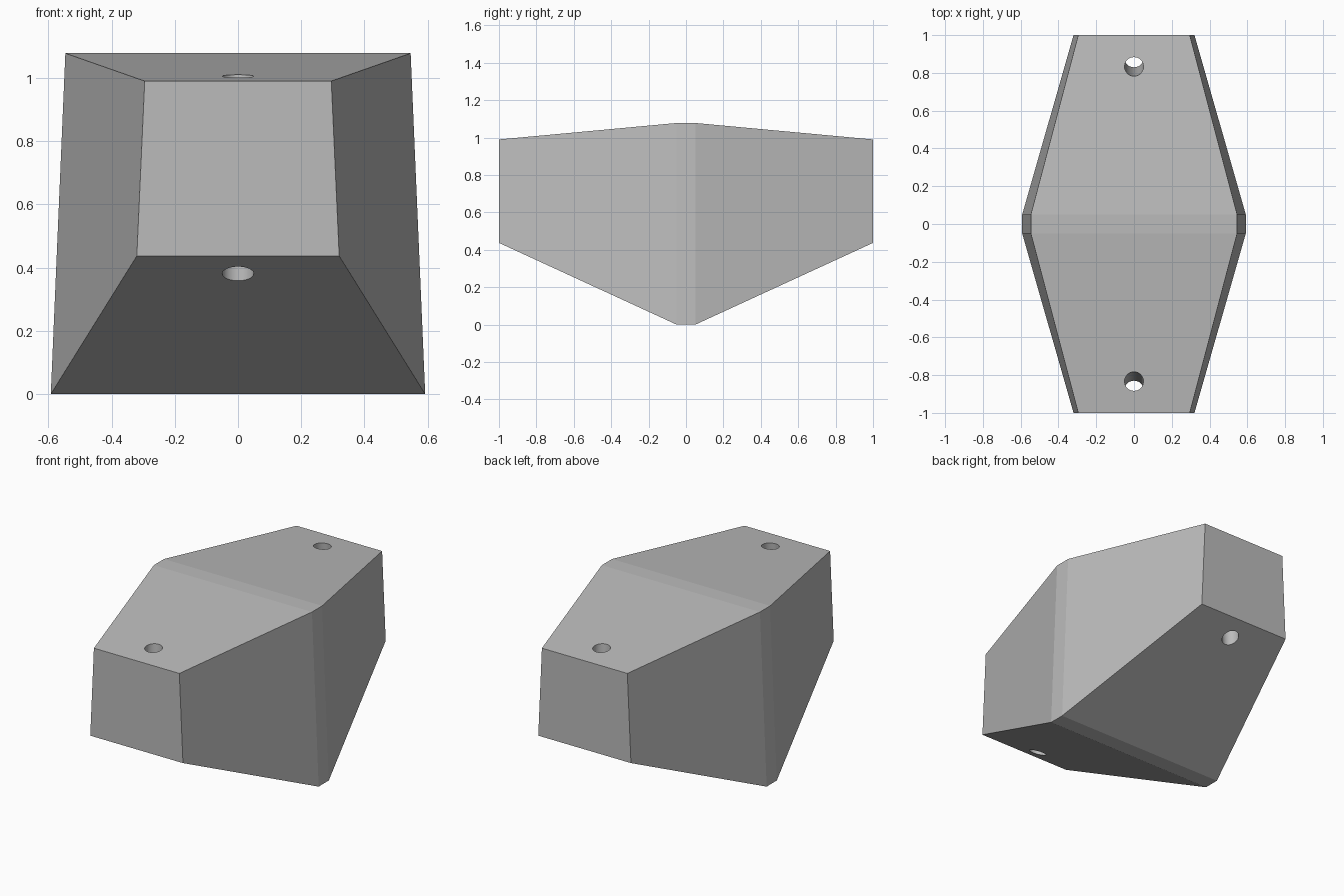
import bpy
import bmesh
from mathutils import Vector

cube = bpy.data.objects.get("Cube")
if cube:
    bpy.data.objects.remove(cube, do_unlink=True)

grey = bpy.data.materials.new("plain grey")
grey.use_nodes = True
grey.diffuse_color = (0.5, 0.5, 0.5, 1)
grey.node_tree.nodes["Principled BSDF"].inputs["Base Color"].default_value = (0.5, 0.5, 0.5, 1)


def make_object(name, bm):
    bmesh.ops.recalc_face_normals(bm, faces=bm.faces)
    mesh = bpy.data.meshes.new(name)
    bm.to_mesh(mesh)
    bm.free()
    mesh.materials.append(grey)
    obj = bpy.data.objects.new(name, mesh)
    bpy.context.collection.objects.link(obj)
    return obj


def section(bm, y, bottom_x, bottom_z, top_x, top_z):
    corners = [(-bottom_x, bottom_z), (bottom_x, bottom_z), (top_x, top_z), (-top_x, top_z)]
    return [bm.verts.new((x, y, z)) for x, z in corners]


# Tapered block, lofted through four trapezoid sections
end = (0.32, 0.437, 0.295, 0.99)
middle = (0.592, 0, 0.546, 1.078)
bm = bmesh.new()
rings = [section(bm, y, *size) for y, size in
         ((-1, end), (-0.05, middle), (0.05, middle), (1, end))]
for a, b in zip(rings, rings[1:]):
    for i in range(4):
        j = (i + 1) % 4
        bm.faces.new((a[i], a[j], b[j], b[i]))
bm.faces.new(rings[0])
bm.faces.new(rings[-1])
block = make_object("tapered_block", bm)

# Slightly slanted bolt holes, one through each end
for side in (-1, 1):
    upper = Vector((0, side * 0.833, 1.005))
    lower = Vector((0, side * 0.878, 0.381))
    axis = upper - lower
    bm = bmesh.new()
    bmesh.ops.create_cone(bm, cap_ends=True, segments=32, radius1=0.05,
                          radius2=0.05, depth=axis.length + 0.3)
    for face in bm.faces:
        face.smooth = len(face.verts) == 4
    cutter = make_object("hole_cutter", bm)
    cutter.hide_render = True
    cutter.location = (upper + lower) / 2
    cutter.rotation_euler = axis.to_track_quat("Z", "Y").to_euler()

    cut = block.modifiers.new("bolt_hole", "BOOLEAN")
    cut.operation = "DIFFERENCE"
    cut.solver = "EXACT"
    cut.object = cutter
    bpy.context.view_layer.objects.active = block
    bpy.ops.object.modifier_apply(modifier=cut.name)
    bpy.data.objects.remove(cutter, do_unlink=True)
